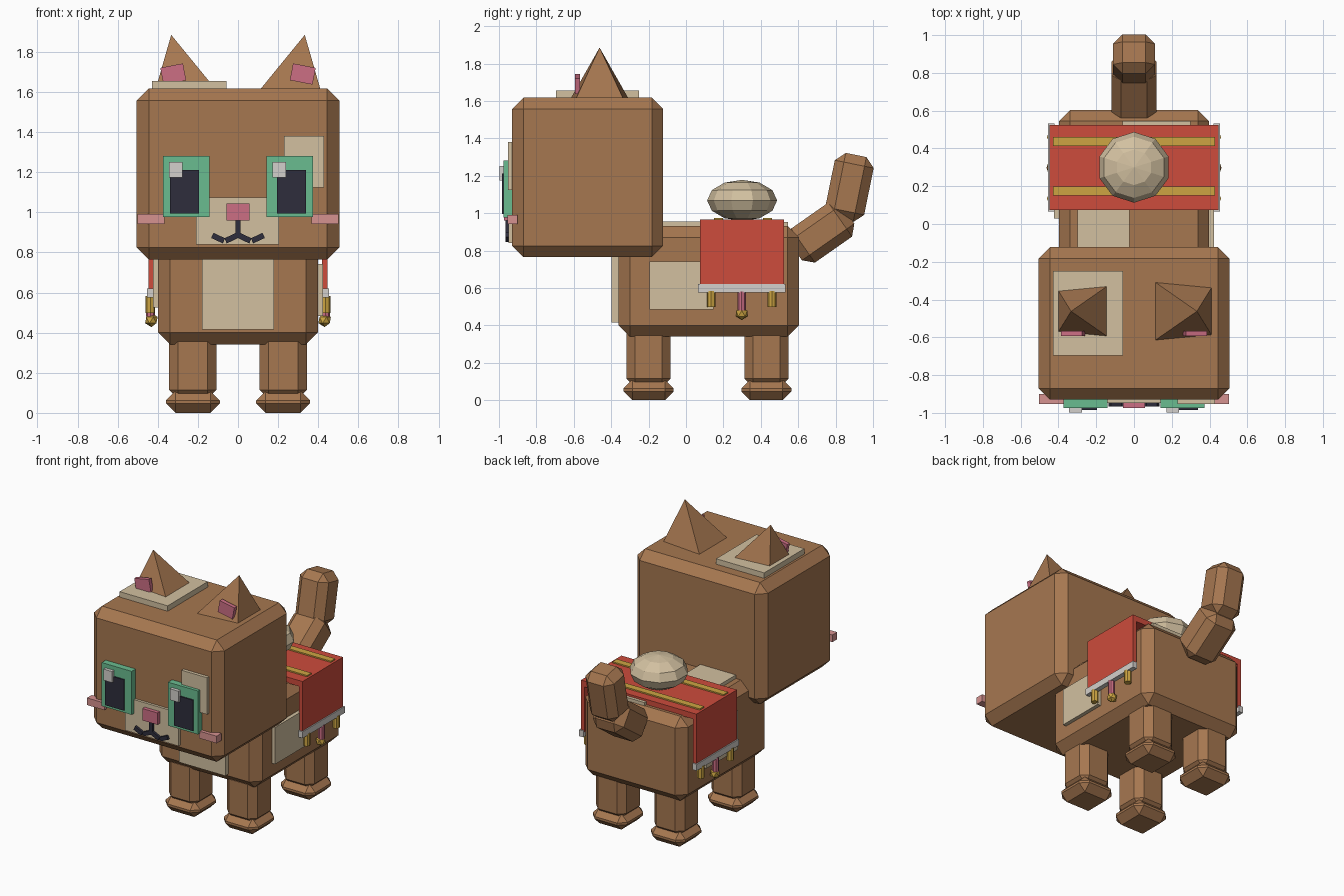
import bpy, bmesh, math
from mathutils import Matrix, Vector

if "Cube" in bpy.data.objects:
    bpy.data.objects.remove(bpy.data.objects["Cube"])


def material(name, r, g, b):
    lin = [((c / 255 + 0.055) / 1.055) ** 2.4 for c in (r, g, b)]
    m = bpy.data.materials.new(name)
    m.diffuse_color = (*lin, 1)
    m.use_nodes = True
    m.node_tree.nodes["Principled BSDF"].inputs["Base Color"].default_value = m.diffuse_color
    return m


BROWN = material("brown fur", 166, 119, 80)
CREAM = material("cream", 210, 192, 160)
RED = material("red cloth", 205, 76, 60)
GOLD = material("gold", 205, 165, 66)
WHITE = material("off white", 212, 208, 204)
GREEN = material("green iris", 106, 188, 144)
DARK = material("dark navy", 46, 45, 60)
ROSE = material("rose pink", 204, 110, 132)
BLUSH = material("blush pink", 214, 146, 144)


def add(name, bm, mat, loc=(0, 0, 0), rot=(0, 0, 0)):
    bmesh.ops.recalc_face_normals(bm, faces=bm.faces)
    me = bpy.data.meshes.new(name)
    bm.to_mesh(me)
    bm.free()
    me.materials.append(mat)
    ob = bpy.data.objects.new(name, me)
    ob.location, ob.rotation_euler = loc, rot
    bpy.context.collection.objects.link(ob)
    return ob


def block(name, mat, loc, size, bevel=0, rot=(0, 0, 0)):
    bm = bmesh.new()
    bmesh.ops.create_cube(bm, size=1, matrix=Matrix.Diagonal((*size, 1)))
    if bevel:
        bmesh.ops.bevel(bm, geom=bm.edges[:], offset=bevel, segments=1,
                        affect='EDGES', profile=0.5)
    return add(name, bm, mat, loc, rot)


def span(name, mat, x, y, z, bevel=0):
    """Box given by its min/max along each axis."""
    return block(name, mat, [(a + b) / 2 for a, b in (x, y, z)],
                 [b - a for a, b in (x, y, z)], bevel)


def rod(name, mat, loc, radius, height, sides=8):
    bm = bmesh.new()
    bmesh.ops.create_cone(bm, cap_ends=True, segments=sides, radius1=radius,
                          radius2=radius, depth=height)
    return add(name, bm, mat, loc)


# Head and body
span("head", BROWN, (-0.505, 0.505), (-0.93, -0.123), (0.765, 1.617), 0.06)
span("body", BROWN, (-0.398, 0.398), (-0.36, 0.604), (0.34, 0.93), 0.06)

# Fur patches
span("chest_patch", CREAM, (-0.18, 0.18), (-0.398, -0.34), (0.415, 0.80))
span("right_side_patch", CREAM, (0.38, 0.424), (-0.195, 0.147), (0.484, 0.742))
span("left_side_patch", CREAM, (-0.424, -0.38), (0.03, 0.38), (0.525, 0.80))
span("front_back_patch", CREAM, (-0.30, -0.025), (-0.16, 0.20), (0.90, 0.955))
span("rear_back_patch", CREAM, (-0.06, 0.30), (0.25, 0.545), (0.90, 0.952))
span("brow_patch", CREAM, (0.23, 0.428), (-0.953, -0.92), (1.123, 1.38))
span("muzzle_patch", CREAM, (-0.21, 0.205), (-0.948, -0.92), (0.84, 1.073))
span("ear_patch", CREAM, (-0.43, -0.058), (-0.695, -0.25), (1.60, 1.655))

# Legs and paws
for x in (-0.225, 0.225):
    for y, part in ((-0.2, "front"), (0.43, "back")):
        block(part + "_leg", BROWN, (x, y, 0.235), (0.236, 0.236, 0.33), 0.045)
        block(part + "_paw", BROWN, (x, y, 0.055), (0.268, 0.268, 0.11), 0.047)

# Tail in two bent segments
block("tail_base", BROWN, (0, 0.725, 0.896), (0.24, 0.342, 0.222), 0.05,
      (math.radians(35), 0, 0))
block("tail_tip", BROWN, (0, 0.874, 1.137), (0.222, 0.212, 0.355), 0.05,
      (math.radians(-11.5), 0, 0))

for s in (-1, 1):
    # Ears: outward leaning pyramids with a pink plate in front
    bm = bmesh.new()
    apex = bm.verts.new((s * 0.333, -0.462, 1.885))
    base = [bm.verts.new((s * x, y, 1.60)) for x, y in
            ((0.10, -0.30), (0.415, -0.33), (0.415, -0.594), (0.10, -0.624))]
    bm.faces.new(base)
    for i in range(4):
        bm.faces.new((base[i], base[(i + 1) % 4], apex))
    add("ear", bm, BROWN)
    block("inner_ear", ROSE, (s * 0.323, -0.58, 1.69), (0.115, 0.028, 0.085),
          0, (0, s * math.radians(11), 0))

    # Eyes and cheeks
    block("eye_iris", GREEN, (s * 0.257, -0.945, 1.129), (0.232, 0.06, 0.304))
    block("eye_pupil", DARK, (s * 0.267, -0.958, 1.103), (0.144, 0.052, 0.216))
    block("eye_glint", WHITE, (-0.31 if s < 0 else 0.205, -0.97, 1.213),
          (0.068, 0.056, 0.078))
    block("cheek", BLUSH, (s * 0.434, -0.927, 0.966), (0.136, 0.053, 0.05))

    # Mouth curls
    for part, a, b in (("inner", (0, 0.887), (0.062, 0.858)),
                       ("outer", (0.07, 0.858), (0.128, 0.885))):
        dx, dz = s * (b[0] - a[0]), b[1] - a[1]
        block(part + "_mouth_curl", DARK,
              (s * (a[0] + b[0]) / 2, -0.95, (a[1] + b[1]) / 2),
              (math.hypot(dx, dz), 0.03, 0.028), 0, (0, -math.atan2(dz, dx), 0))

    # Blanket sides, trim and tassels
    span("blanket_side", RED, sorted((s * 0.42, s * 0.447)), (0.075, 0.523),
         (0.61, 0.963))
    span("blanket_trim", WHITE, sorted((s * 0.422, s * 0.455)), (0.065, 0.532),
         (0.575, 0.62))
    for y in (0.135, 0.46):
        rod("gold_tassel", GOLD, (s * 0.437, y, 0.54), 0.024, 0.085)
    rod("pink_tassel", ROSE, (s * 0.437, 0.298, 0.53), 0.022, 0.1)
    bm = bmesh.new()
    bmesh.ops.create_icosphere(bm, subdivisions=1, radius=0.035)
    add("bell", bm, GOLD, (s * 0.432, 0.298, 0.463))

# Nose and mouth stem
span("nose", ROSE, (-0.058, 0.058), (-0.974, -0.93), (0.96, 1.043))
span("mouth_stem", DARK, (-0.013, 0.013), (-0.965, -0.935), (0.875, 0.965))

# Blanket top with gold stripes
span("blanket_top", RED, (-0.447, 0.447), (0.075, 0.523), (0.925, 0.966))
for y in (0.174, 0.437):
    span("gold_stripe", GOLD, (-0.43, 0.43), (y - 0.024, y + 0.024), (0.95, 0.975))

# Round cushion on the back
bm = bmesh.new()
bmesh.ops.create_uvsphere(bm, u_segments=10, v_segments=6, radius=1,
                          matrix=Matrix.Diagonal((0.192, 0.187, 0.11, 1)))
add("cushion", bm, CREAM, (0, 0.30, 1.068))
